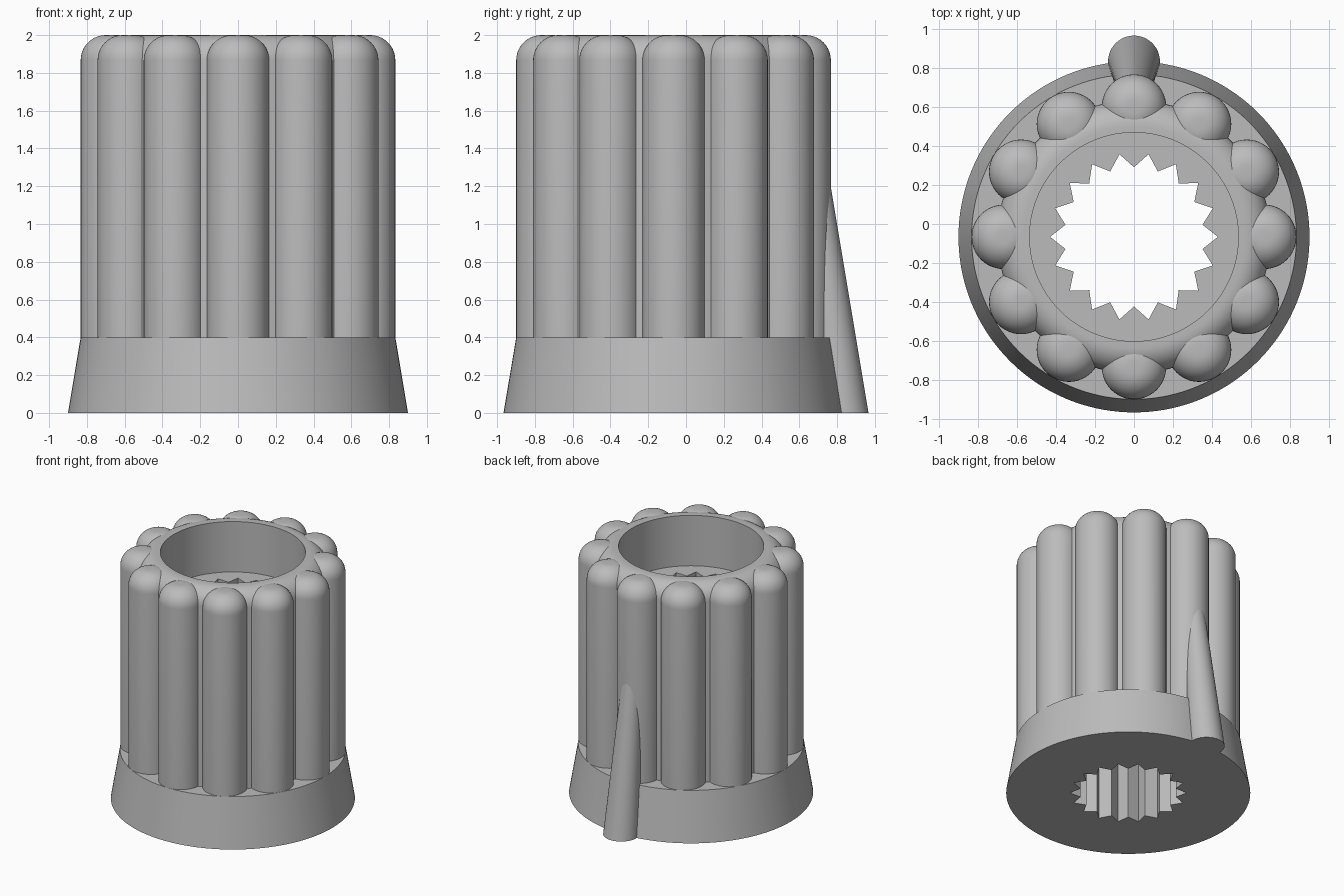
import bpy, bmesh, math
from mathutils import Vector

cube = bpy.data.objects.get("Cube")
if cube:
    bpy.data.objects.remove(cube, do_unlink=True)

AXIS_Y = -0.066      # knob axis, offset because of the pointer
HEIGHT = 2.0
BASE_TOP = 0.4
FILLET = 0.133
CORE_R, BORE_R = 0.70, 0.535
RIB_R, RIB_DIST = 0.165, 0.668

grey = bpy.data.materials.new("plain_grey")
grey.use_nodes = True
colour = (0.5, 0.5, 0.5, 1)
grey.diffuse_color = colour
grey.node_tree.nodes["Principled BSDF"].inputs["Base Color"].default_value = colour


def circle(radius, z, count, cx=0, cy=0):
    return [Vector((cx + radius * math.cos(math.tau * i / count),
                    cy + radius * math.sin(math.tau * i / count), z))
            for i in range(count)]


def star(z, count, teeth=18, tip=0.43, valley=0.357):
    """Toothed outline with each straight flank split evenly."""
    corners = circle(1, 0, teeth * 2)
    corners = [c * (valley if i % 2 else tip) for i, c in enumerate(corners)]
    per = count // len(corners)
    return [corners[i // per].lerp(corners[(i // per + 1) % len(corners)],
                                   (i % per) / per) + Vector((0, 0, z))
            for i in range(count)]


def rounded_edge(radius, count, cx=0, cy=0, steps=10):
    """Rings of a quarter-round from the side wall up to the flat top."""
    rings = []
    for k in range(steps + 1):
        a = math.pi / 2 * k / steps
        rings.append(circle(radius - FILLET + FILLET * math.cos(a),
                            HEIGHT - FILLET + FILLET * math.sin(a), count, cx, cy))
    return rings


def skin(bm, rings, closed=False, cap_start=False, cap_end=False):
    loops = [[bm.verts.new(p) for p in ring] for ring in rings]
    pairs = list(zip(loops, loops[1:]))
    if closed:
        pairs.append((loops[-1], loops[0]))
    n = len(loops[0])
    for low, high in pairs:
        for i in range(n):
            j = (i + 1) % n
            bm.faces.new((low[i], low[j], high[j], high[i]))
    if cap_start:
        bm.faces.new(loops[0][::-1])
    if cap_end:
        bm.faces.new(loops[-1])


def finish(bm, name, spin=0):
    mesh = bpy.data.meshes.new(name)
    bm.to_mesh(mesh)
    bm.free()
    mesh.materials.append(grey)
    obj = bpy.data.objects.new(name, mesh)
    bpy.context.collection.objects.link(obj)
    obj.location.y = AXIS_Y
    obj.rotation_euler.z = spin
    bpy.ops.object.select_all(action='DESELECT')
    obj.select_set(True)
    bpy.context.view_layer.objects.active = obj
    bpy.ops.object.shade_smooth_by_angle(angle=math.radians(30))
    return obj


# Body: flared base, round core, counterbore and toothed through hole
N = 144
bm = bmesh.new()
skin(bm, [star(0, N), circle(0.90, 0, N), circle(0.833, BASE_TOP, N),
          circle(CORE_R, BASE_TOP, N)]
     + rounded_edge(CORE_R, N)
     + [circle(BORE_R, HEIGHT, N), circle(BORE_R, 1.59, N), star(1.59, N)],
     closed=True)
finish(bm, "knob_body")

# Grip ribs: round-topped columns trimmed so they stay out of the bore
for i in range(12):
    bm = bmesh.new()
    skin(bm, [circle(RIB_R, BASE_TOP, 48, RIB_DIST)]
         + rounded_edge(RIB_R, 48, RIB_DIST), cap_end=True)
    bmesh.ops.bisect_plane(bm, geom=bm.verts[:] + bm.edges[:] + bm.faces[:],
                           plane_co=(0.58, 0, 0), plane_no=(1, 0, 0),
                           clear_inner=True)
    finish(bm, f"grip_rib_{i + 1}", math.radians(30 * i))

# Pointer: leaning tapered column on the back, running into a rib
bm = bmesh.new()
skin(bm, [circle(0.133, 0, 48, 0, 0.899), circle(0.066, 1.5, 48, 0, 0.716)],
     cap_start=True, cap_end=True)
finish(bm, "pointer")
